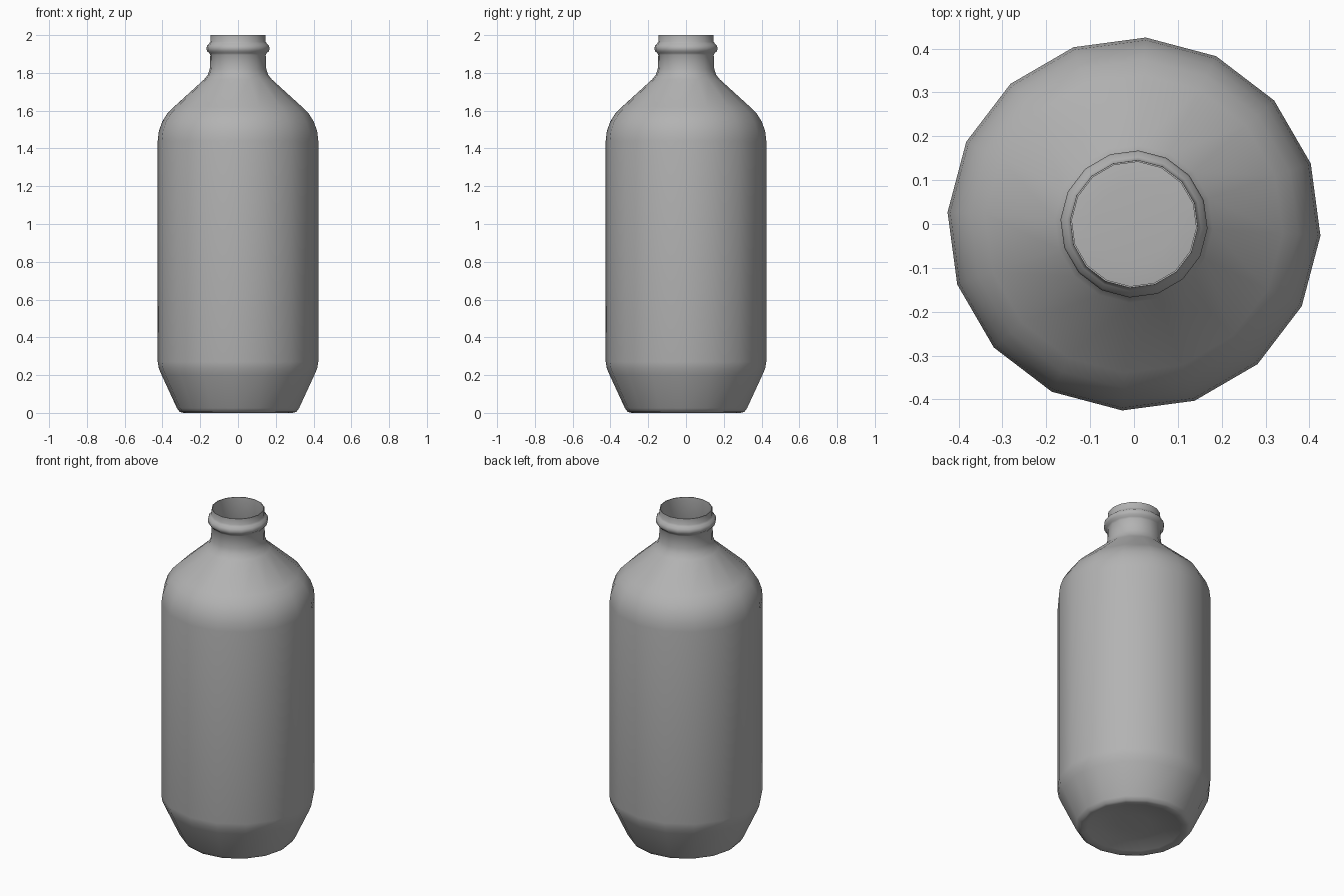
import bpy, bmesh, math

if "Cube" in bpy.data.objects:
    bpy.data.objects.remove(bpy.data.objects["Cube"])

SIDES = 16
OFFSET = math.radians(-3.6)

# Bottle outline (radius, height) from the hollow underside up to the mouth
outside = [
    (0.09, 0.036), (0.19, 0.028), (0.26, 0.008), (0.29, 0.0), (0.31, 0.006), (0.324, 0.025),
    (0.405, 0.20), (0.42, 0.235), (0.426, 0.27),
    (0.426, 1.44), (0.42, 1.49), (0.403, 1.54), (0.375, 1.585), (0.34, 1.62),
    (0.18, 1.765), (0.16, 1.79), (0.15, 1.82),
    (0.147, 1.895), (0.153, 1.905), (0.164, 1.915), (0.168, 1.93), (0.164, 1.945),
    (0.153, 1.955), (0.147, 1.965), (0.146, 2.0),
]
# Thin inner wall from the mouth down to the floor, straight through the neck
inside = [
    (0.142, 2.0), (0.142, 1.82), (0.174, 1.76), (0.334, 1.615), (0.396, 1.54), (0.419, 1.44),
    (0.419, 0.27), (0.40, 0.205), (0.316, 0.025), (0.26, 0.015), (0.19, 0.034), (0.09, 0.042),
]

# Lathe the outline into rings
bm = bmesh.new()
rings = []
for r, z in outside + inside:
    rings.append([bm.verts.new((r * math.cos(OFFSET + 2 * math.pi * i / SIDES),
                                r * math.sin(OFFSET + 2 * math.pi * i / SIDES), z))
                  for i in range(SIDES)])
for low, high in zip(rings, rings[1:]):
    for i in range(SIDES):
        j = (i + 1) % SIDES
        bm.faces.new((low[i], low[j], high[j], high[i]))

# Close the underside and the inner floor
under = bm.verts.new((0, 0, 0.034))
floor = bm.verts.new((0, 0, 0.04))
for i in range(SIDES):
    j = (i + 1) % SIDES
    bm.faces.new((under, rings[0][j], rings[0][i]))
    bm.faces.new((floor, rings[-1][i], rings[-1][j]))

mesh = bpy.data.meshes.new("bottle")
bm.to_mesh(mesh)
bm.free()
bottle = bpy.data.objects.new("bottle", mesh)
bpy.context.collection.objects.link(bottle)

# Dark grey finish
grey = bpy.data.materials.new("dark_grey")
grey.diffuse_color = (0.45, 0.45, 0.45, 1)
grey.use_nodes = True
grey.node_tree.nodes["Principled BSDF"].inputs["Base Color"].default_value = grey.diffuse_color
mesh.materials.append(grey)

bpy.context.view_layer.objects.active = bottle
bottle.select_set(True)
bpy.ops.object.shade_smooth_by_angle(angle=math.radians(50))
